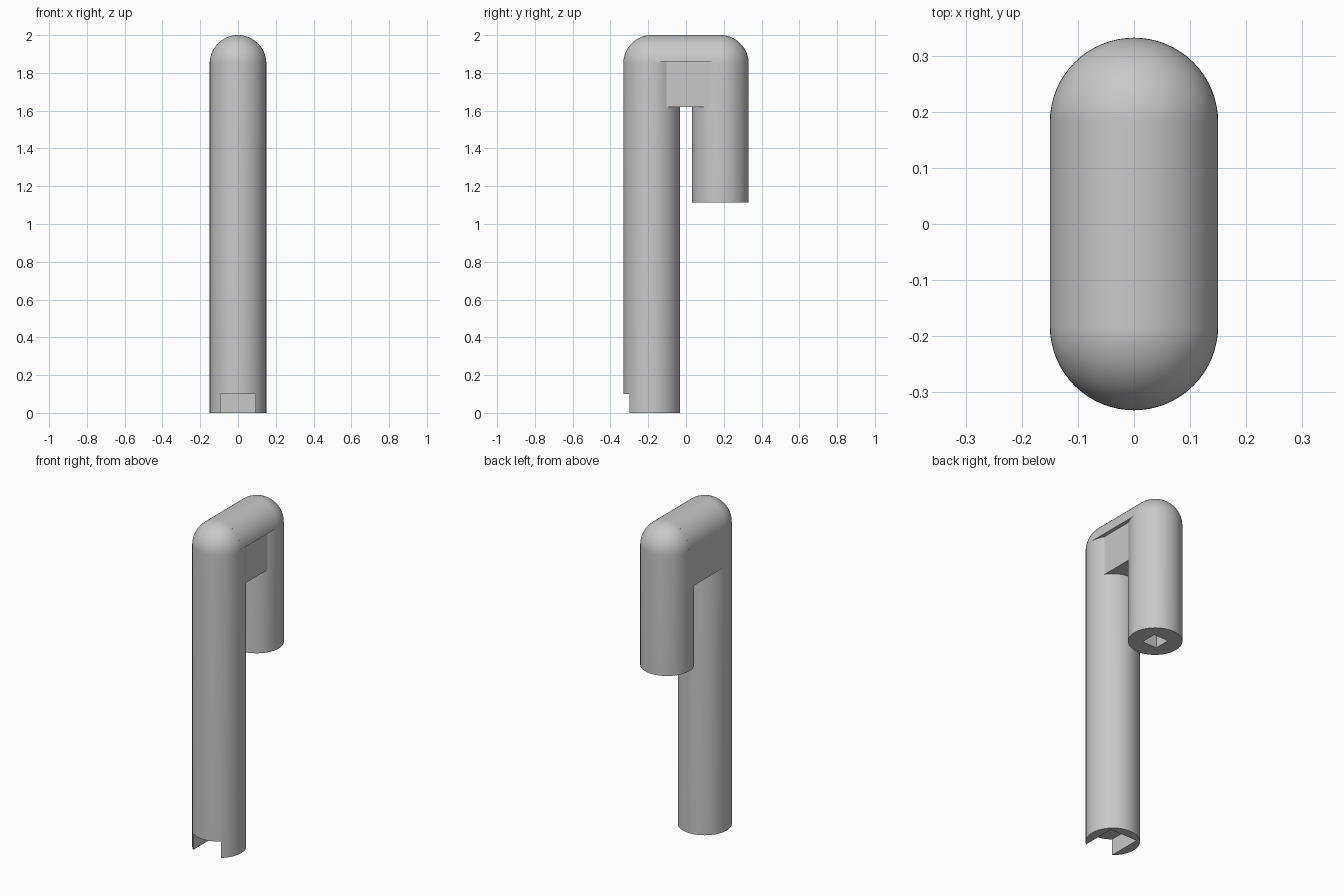
import bpy, bmesh, math
from mathutils import Vector

old = bpy.data.objects.get("Cube")
if old:
    bpy.data.objects.remove(old, do_unlink=True)

RADIUS, OFFSET, DOME_Z = 0.15, 0.182, 1.85

grey = bpy.data.materials.new("plain grey")
grey.use_nodes = True
COLOUR = (0.58, 0.58, 0.58, 1)
grey.diffuse_color = COLOUR
grey.node_tree.nodes["Principled BSDF"].inputs["Base Color"].default_value = COLOUR


def finish(name, bm):
    bmesh.ops.recalc_face_normals(bm, faces=bm.faces)
    mesh = bpy.data.meshes.new(name)
    bm.to_mesh(mesh)
    bm.free()
    mesh.materials.append(grey)
    obj = bpy.data.objects.new(name, mesh)
    bpy.context.collection.objects.link(obj)
    return obj


def box(name, low, high):
    low, high = Vector(low), Vector(high)
    bm = bmesh.new()
    bmesh.ops.create_cube(bm, size=1)
    for v in bm.verts:
        v.co = (low + high) / 2 + v.co * (high - low)
    return finish(name, bm)


def domed_leg(name, y, bottom):
    """Round post with a hemispherical top, spun from a half profile."""
    bm = bmesh.new()
    steps = 16
    points = [(0, bottom), (RADIUS, bottom)]
    for i in range(steps + 1):
        a = math.pi / 2 * i / steps
        points.append((RADIUS * math.cos(a), DOME_Z + RADIUS * math.sin(a)))
    verts = [bm.verts.new((r, y, z)) for r, z in points]
    edges = [bm.edges.new(pair) for pair in zip(verts, verts[1:])]
    bmesh.ops.spin(bm, geom=verts + edges, cent=(0, y, 0), axis=(0, 0, 1),
                   angle=math.tau, steps=64)
    bmesh.ops.remove_doubles(bm, verts=bm.verts, dist=0.0001)
    return finish(name, bm)


def cut(obj, cutter):
    cutter.hide_render = True
    mod = obj.modifiers.new("cut", "BOOLEAN")
    mod.operation, mod.solver, mod.object = "DIFFERENCE", "EXACT", cutter
    bpy.context.view_layer.objects.active = obj
    bpy.ops.object.modifier_apply(modifier=mod.name)
    bpy.data.objects.remove(cutter, do_unlink=True)


def smooth(obj):
    bpy.ops.object.select_all(action="DESELECT")
    obj.select_set(True)
    bpy.context.view_layer.objects.active = obj
    bpy.ops.object.shade_smooth_by_angle(angle=math.radians(30))


# Long front leg, with a square socket open to the front at its foot
front_leg = domed_leg("front_leg", -OFFSET, 0)
cut(front_leg, box("foot_cutter", (-0.093, -0.5, -0.1), (0.093, -OFFSET + 0.093, 0.1)))

# Short back leg, with a small square socket underneath
back_leg = domed_leg("back_leg", OFFSET, 1.115)
cut(back_leg, box("socket_cutter", (-0.05, OFFSET - 0.05, 1), (0.05, OFFSET + 0.05, 1.215)))

# Rounded bar joining the two domes
bm = bmesh.new()
start = math.asin((1.86 - DOME_Z) / RADIUS)
arc = []
for i in range(33):
    a = start + (math.pi - 2 * start) * i / 32
    arc.append(bm.verts.new((RADIUS * math.cos(a), -OFFSET, DOME_Z + RADIUS * math.sin(a))))
face = bm.faces.new(arc)
extruded = bmesh.ops.extrude_face_region(bm, geom=[face], use_keep_orig=True)["geom"]
bmesh.ops.translate(bm, vec=(0, 2 * OFFSET, 0),
                    verts=[g for g in extruded if isinstance(g, bmesh.types.BMVert)])
top_bar = finish("top_bar", bm)

# Flat web under the bar, set in on one side
web = box("web", (-0.148, -OFFSET, 1.62), (0.127, OFFSET, 1.865))

for part in (front_leg, back_leg, top_bar):
    smooth(part)
